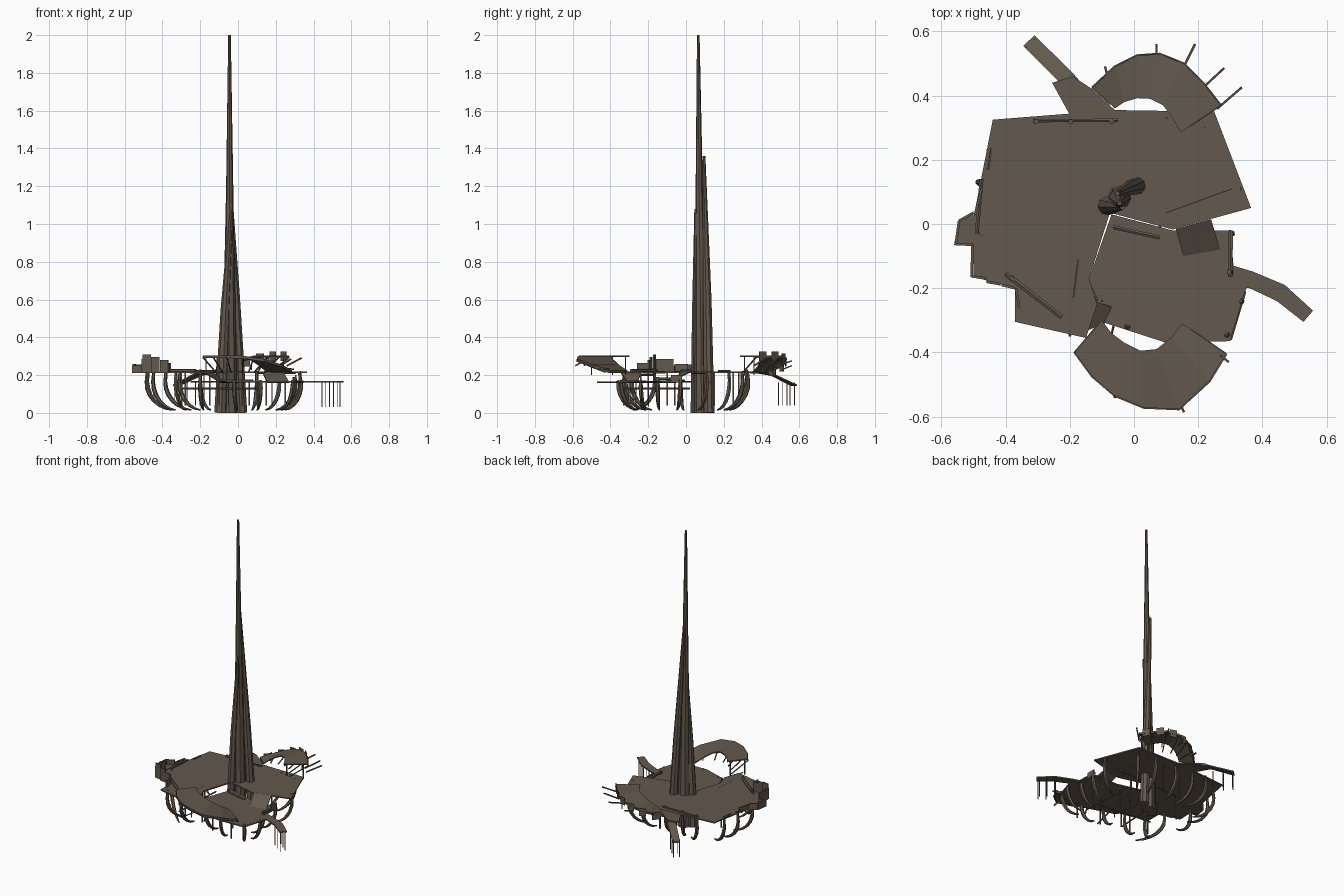
import bpy, bmesh, math
from mathutils import Vector

mat = bpy.data.materials.new("weathered_wood")
mat.diffuse_color = (0.125, 0.10, 0.075, 1)


def finish(name, bm):
    bmesh.ops.recalc_face_normals(bm, faces=bm.faces)
    me = bpy.data.meshes.new(name)
    bm.to_mesh(me)
    bm.free()
    me.materials.append(mat)
    ob = bpy.data.objects.new(name, me)
    bpy.context.collection.objects.link(ob)
    return ob


def tube(name, pts, radii, sides=8):
    """Tapered tube swept along a path."""
    bm = bmesh.new()
    pts = [Vector(p) for p in pts]
    rings = []
    for i, p in enumerate(pts):
        d = (pts[min(i + 1, len(pts) - 1)] - pts[max(i - 1, 0)]).normalized()
        ref = Vector((0, 1, 0)) if abs(d.z) > 0.9 else Vector((0, 0, 1))
        if len(pts) > 2:                       # keep planar paths untwisted
            n = (pts[-1] - pts[0]).cross(pts[len(pts) // 2] - pts[0])
            if n.length > 1e-5:
                ref = n.normalized()
        a = d.cross(ref).normalized()
        b = d.cross(a)
        rings.append([bm.verts.new(p + radii[i] * (a * math.cos(t) + b * math.sin(t)))
                      for t in [2 * math.pi * (k + .5) / sides for k in range(sides)]])
    for r, s in zip(rings, rings[1:]):
        for k in range(sides):
            bm.faces.new((r[k], r[(k + 1) % sides], s[(k + 1) % sides], s[k]))
    bm.faces.new(rings[0])
    bm.faces.new(rings[-1])
    return finish(name, bm)


def beam(name, a, b, r=0.005, sides=4):
    return tube(name, [a, b], [r, r], sides)


def slab(name, pts, z, thick=0.008):
    """Flat deck from a 2D outline."""
    bm = bmesh.new()
    f = bm.faces.new([bm.verts.new((x, y, z - thick)) for x, y in pts])
    ext = bmesh.ops.extrude_face_region(bm, geom=[f])
    for v in ext["geom"]:
        if isinstance(v, bmesh.types.BMVert):
            v.co.z += thick
    return finish(name, bm)


def strip(name, left, right, thick=0.008):
    """Ribbon between two 3D edge lines, with thickness."""
    bm = bmesh.new()
    rows = []
    for l, r in zip(left, right):
        l, r = Vector(l), Vector(r)
        dz = Vector((0, 0, thick))
        rows.append([bm.verts.new(p) for p in (l, r, r - dz, l - dz)])
    for p, q in zip(rows, rows[1:]):
        for k in range(4):
            bm.faces.new((p[k], p[(k + 1) % 4], q[(k + 1) % 4], q[k]))
    bm.faces.new(rows[0])
    bm.faces.new(rows[-1])
    return finish(name, bm)


def wall(name, a, b, z0, z1, t=0.008):
    """Upright panel between two plan points."""
    a, b = Vector(a), Vector(b)
    n = Vector((a.y - b.y, b.x - a.x)).normalized() * t / 2
    ob = slab(name, [a + n, b + n, b - n, a - n], z1, z1 - z0)
    return ob


# spire: three leaning tapered trunks
tube("main_spire", [(-.045, .085, 0), (-.045, .08, .5), (-.044, .07, 1.2), (-.045, .065, 2)],
     [.04, .033, .019, .007], 8)
tube("right_spire", [(.02, .122, 0), (-.012, .112, .6), (-.052, .095, 1.36)], [.03, .024, .008], 8)
tube("left_spire", [(-.093, .057, 0), (-.068, .056, .55), (-.036, .053, 1.08)], [.033, .024, .009], 8)

# main decks
slab("upper_deck", [(-.44, .325), (-.06, .355), (.25, .35), (.365, .05), (.12, -.017), (-.075, .035),
                    (-.14, -.17), (-.115, -.25), (-.15, -.355), (-.37, -.305), (-.37, -.2),
                    (-.5, -.165), (-.5, .02)], .218)
slab("lower_deck", [(-.07, .03), (.12, -.02), (.30, -.02), (.31, -.13), (.35, -.2), (.30, -.365),
                    (.1, -.37), (-.1, -.305), (-.14, -.17)], .168)
slab("side_ledge", [(-.5, .04), (-.545, .01), (-.56, -.06), (-.5, -.065)], .222)
slab("back_landing", [(-.06, .355), (-.2, .34), (-.255, .44), (-.19, .46), (-.13, .42)], .216)

# short ramps joining the two decks
strip("right_ramp", [(.13, -.015, .218), (.155, -.105, .165)], [(.24, .015, .218), (.27, -.085, .165)])
strip("left_ramp", [(-.14, -.235, .218), (-.065, -.26, .165)], [(-.18, -.345, .218), (-.09, -.31, .165)])

# curved raised walkways, sloping down to the decks at one end
fo = [(-.185, -.40, .305), (-.13, -.475, .305), (-.06, -.535, .305), (.03, -.572, .302),
      (.14, -.577, .285), (.235, -.49, .255), (.287, -.405, .225)]
fi = [(-.10, -.30, .305), (-.07, -.34, .305), (-.03, -.37, .305), (.02, -.395, .302),
      (.07, -.39, .285), (.115, -.355, .255), (.15, -.31, .225)]
bo = [(-.13, .425, .225), (-.06, .49, .25), (.01, .525, .275), (.08, .53, .295),
      (.155, .5, .305), (.215, .44, .305), (.27, .37, .305)]
bi = [(-.06, .36, .225), (-.03, .38, .25), (.01, .392, .275), (.05, .39, .295),
      (.09, .37, .305), (.12, .33, .305), (.145, .285, .305)]
strip("front_walkway", fo, fi)
strip("back_walkway", bo, bi)

# edge beams, rail panels and slanting struts of the walkways
for side, outer, inner in (("front", fo, fi), ("back", bo, bi)):
    for k in range(6):
        a, b = Vector(outer[k]), Vector(outer[k + 1])
        drop = Vector((0, 0, .011))
        beam(side + "_walkway_edge", a - drop, b - drop, .005)
        if side == "back":
            m = a.lerp(b, .75)
            wall("back_rail_panel", a.lerp(b, .2).xy, m.xy, a.z - .03, a.z + .02, .004)
    for k in range(7):
        o, i = Vector(outer[k]), Vector(inner[k])
        beam(side + "_walkway_strut", o - Vector((0, 0, .012)),
             o.lerp(i, .8) * 1 - Vector((0, 0, max(.012, o.z - .215))), .004)
for a, b in (((.15, .48, .25), (.19, .56, .275)), ((.21, .42, .24), (.28, .485, .285)),
             ((.26, .36, .25), (.335, .425, .29)), ((.07, .51, .23), (.07, .56, .25)),
             ((-.08, .45, .23), (-.09, .49, .24)), ((.27, -.41, .235), (.295, -.43, .23)),
             ((.14, -.55, .27), (.155, -.585, .25)), ((-.05, -.51, .28), (-.06, -.54, .25))):
    beam("outer_spike", a, b, .005)
for x, y in ((-.17, -.39), (-.11, -.32), (.0, -.5), (.24, .36), (.15, .31), (.16, .46)):
    beam("walkway_post", (x, y, .2), (x, y, .3), .004)

# gangways on thin legs
strip("right_gangway", [(.31, -.13, .168), (.37, -.148, .168), (.47, -.19, .168), (.558, -.27, .168)],
      [(.345, -.2, .168), (.36, -.2, .168), (.445, -.24, .168), (.528, -.305, .168)])
strip("back_gangway", [(-.13, .40, .216), (-.19, .47, .205), (-.31, .588, .15)],
      [(-.2, .38, .216), (-.24, .45, .205), (-.345, .555, .15)])
for x, y in ((.465, -.2), (.445, -.235), (.505, -.235), (.485, -.265), (.54, -.265), (.525, -.295)):
    beam("right_gangway_leg", (x, y, .03), (x, y, .165), .003)
for x, y in ((-.31, .575), (-.335, .55), (-.27, .535), (-.295, .51), (-.225, .49)):
    beam("back_gangway_leg", (x, y, .04), (x, y, .16), .003)

# curved tusk-like supports: (top x, top y, tip x, tip y, deck height)
tusks = [(-.485, .13, -.33, .10, .22), (-.48, -.03, -.34, -.01, .22), (-.45, .23, -.32, .16, .22),
         (-.385, -.165, -.235, -.29, .235), (-.31, .323, -.19, .22, .23), (-.2, .322, -.14, .2, .23),
         (-.07, .323, -.06, .2, .23), (.10, .33, .07, .2, .22), (.22, .3, .14, .19, .22),
         (.33, .11, .22, .06, .22), (.305, -.03, .20, -.05, .19), (.30, -.15, .19, -.14, .19),
         (.335, -.24, .24, -.21, .17), (.29, -.345, .22, -.25, .17), (.12, -.36, .10, -.25, .17),
         (-.02, -.32, -.0, -.2, .17), (-.33, -.29, -.27, -.17, .22), (-.2, -.33, -.18, -.2, .22)]
for tx, ty, ex, ey, h in tusks:
    path = []
    for k in range(8):
        t = math.radians(-15 + 100 * k / 7)
        s = 1 - math.cos(t)
        path.append((tx + (ex - tx) * s, ty + (ey - ty) * s, .165 - .15 * math.sin(t)))
    path[0] = (path[0][0], path[0][1], h)
    tube("curved_support", path, [.008, .010, .012, .012, .011, .009, .007, .004], 6)

# timber beams lying on and just under the decks
for a, b, z, r in (((-.315, .322), (-.05, .323), .222, .006), ((-.49, -.03), (-.475, .14), .222, .007),
                   ((-.455, .17), (-.447, .235), .22, .006), ((-.4, -.155), (-.225, -.29), .224, .009),
                   ((-.065, -.01), (.08, -.042), .17, .007), ((-.19, -.23), (-.175, -.11), .215, .006),
                   ((.1, .035), (.305, .11), .213, .006), ((.3, -.02), (.3, -.165), .18, .008),
                   ((.3, -.36), (.345, -.21), .165, .006), ((-.15, -.17), (-.115, -.24), .2, .006),
                   ((-.3, -.2), (.1, -.24), .13, .005), ((-.25, .1), (.2, .12), .165, .005),
                   ((-.2, -.35), (-.18, .02), .13, .005), ((.1, -.34), (.08, .0), .13, .005),
                   ((-.1, -.47), (.0, -.05), .163, .004)):
    beam("timber_beam", (*a, z), (*b, z), r, 6)

# thin posts under the decks
for x, y in ((-.28, -.2), (-.2, -.28), (-.18, -.1), (-.1, -.24), (-.05, -.1), (.02, -.3), (.1, -.2),
             (.18, -.33), (.06, -.06), (-.3, .05), (-.15, .25), (.15, .15), (.0, .28), (.25, -.1)):
    beam("under_post", (x, y, .04), (x, y, .165 if y < 0 and x > -.1 else .215), .005)

# ragged parapet panels along the left side
panels = [((-.555, -.06), (-.545, .01), .258), ((-.56, -.062), (-.5, -.065), .25),
          ((-.545, .01), (-.5, .035), .255), ((-.503, -.065), (-.506, -.165), .285),
          ((-.506, -.163), (-.46, -.17), .31), ((-.46, -.18), (-.415, -.188), .297),
          ((-.412, -.19), (-.37, -.2), .28), ((-.368, -.2), (-.358, -.26), .265),
          ((-.495, .03), (-.475, .11), .245), ((.305, -.02), (.305, -.08), .2)]
for a, b, top in panels:
    wall("parapet_panel", a, b, .16 if top < .21 else .21, top)
